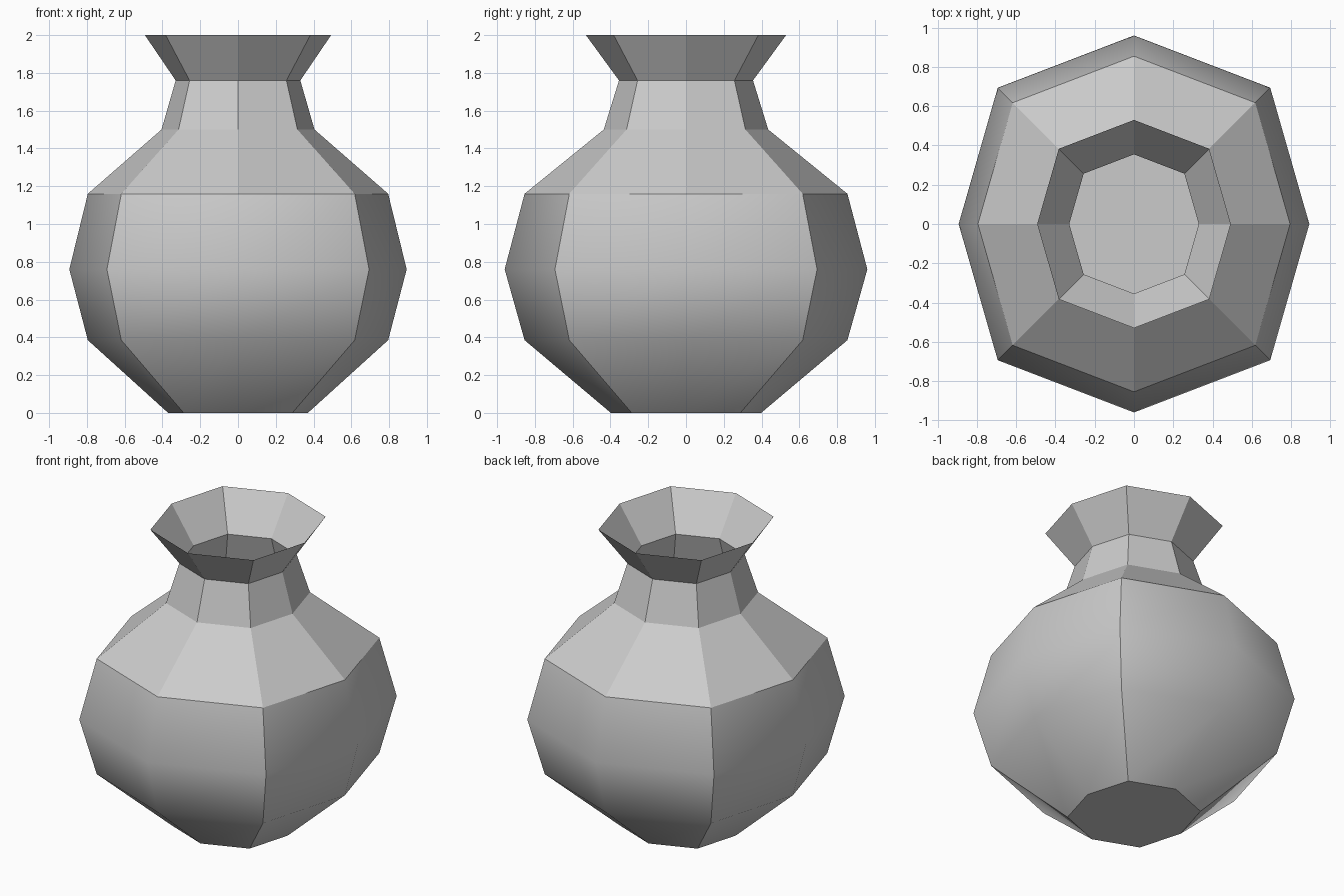
import bpy, bmesh, math

cube = bpy.data.objects.get("Cube")
if cube:
    bpy.data.objects.remove(cube, do_unlink=True)

# Clay material
clay = bpy.data.materials.new("grey_clay")
clay.use_nodes = True
color = (0.6, 0.6, 0.6, 1)
clay.diffuse_color = color
clay.node_tree.nodes["Principled BSDF"].inputs["Base Color"].default_value = color

# Vase profile: (radius along x, height)
SHOULDER = 1.16
profile = [(0.37, 0), (0.795, 0.385), (0.893, 0.76), (0.795, SHOULDER),
           (0.405, 1.5), (0.33, 1.76), (0.493, 2)]
DEPTH = 1.075   # axis points are stretched along y
CORNER = 0.777  # diagonal points, relative to the x radius
section = [(1, 0), (CORNER, CORNER), (0, DEPTH), (-CORNER, CORNER),
           (-1, 0), (-CORNER, -CORNER), (0, -DEPTH), (CORNER, -CORNER)]

# Open eight-sided shell with a base
bm = bmesh.new()
rings = [[bm.verts.new((x * r, y * r, z)) for x, y in section] for r, z in profile]
bm.faces.new(rings[0][::-1])
sides = len(section)
for low, high in zip(rings, rings[1:]):
    for i in range(sides):
        j = (i + 1) % sides
        face = bm.faces.new((low[i], low[j], high[j], high[i]))
        face.smooth = high[i].co.z <= SHOULDER + 0.01
bm.normal_update()

# Belly is smooth between crisp diagonal ridges; shoulder, neck and base are flat
for edge in bm.edges:
    a, b = (v.co for v in edge.verts)
    on_ridge = all(math.isclose(abs(p.x), abs(p.y), abs_tol=0.001) for p in (a, b))
    flat_neighbour = any(not f.smooth for f in edge.link_faces)
    edge.smooth = not (on_ridge or flat_neighbour)

mesh = bpy.data.meshes.new("vase")
bm.to_mesh(mesh)
bm.free()
mesh.materials.append(clay)
vase = bpy.data.objects.new("vase", mesh)
bpy.context.collection.objects.link(vase)
